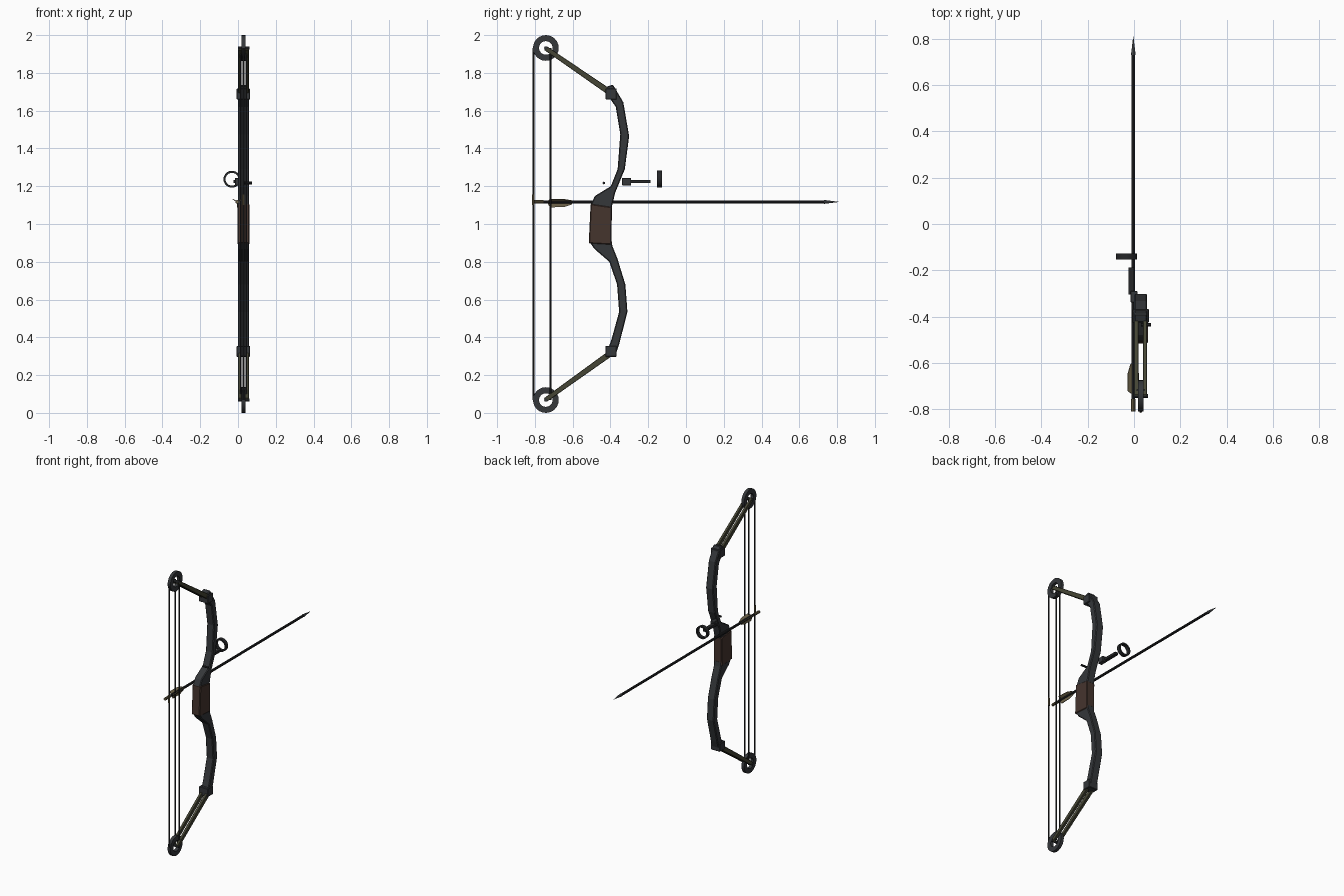
import bpy, bmesh, math
from mathutils import Vector, Matrix

if "Cube" in bpy.data.objects:
    bpy.data.objects.remove(bpy.data.objects["Cube"])

CX = 0.029          # centre plane of the bow
AX, AZ = -0.003, 1.117   # arrow line


def material(name, rgb):
    m = bpy.data.materials.new(name)
    m.diffuse_color = (*rgb, 1)
    m.use_nodes = True
    m.node_tree.nodes["Principled BSDF"].inputs["Base Color"].default_value = m.diffuse_color
    return m


DARK = material("dark_metal", (0.035, 0.038, 0.042))
BLACK = material("black", (0.018, 0.019, 0.021))
OLIVE = material("olive", (0.06, 0.06, 0.035))
BROWN = material("brown", (0.06, 0.035, 0.027))
TAN = material("tan", (0.16, 0.13, 0.07))
STEEL = material("steel", (0.1, 0.11, 0.12))


def finish(bm, name, mat, bevel=0, smooth=False):
    bmesh.ops.recalc_face_normals(bm, faces=bm.faces)
    me = bpy.data.meshes.new(name)
    bm.to_mesh(me)
    bm.free()
    ob = bpy.data.objects.new(name, me)
    bpy.context.collection.objects.link(ob)
    me.materials.append(mat)
    if bevel:
        b = ob.modifiers.new("bevel", "BEVEL")
        b.width, b.segments = bevel, 1
    if smooth:
        bpy.ops.object.select_all(action='DESELECT')
        ob.select_set(True)
        bpy.context.view_layer.objects.active = ob
        bpy.ops.object.shade_smooth_by_angle()
    return ob


def plate(name, pts, x0, x1, mat, bevel=0):
    """Side outline in (y, z), extruded along x."""
    bm = bmesh.new()
    f = bm.faces.new([bm.verts.new((x0, y, z)) for y, z in pts])
    r = bmesh.ops.extrude_face_region(bm, geom=[f])
    vs = [v for v in r["geom"] if isinstance(v, bmesh.types.BMVert)]
    bmesh.ops.translate(bm, verts=vs, vec=(x1 - x0, 0, 0))
    return finish(bm, name, mat, bevel)


def box(name, x, y, z, mat, bevel=0):
    return plate(name, [(y[0], z[0]), (y[1], z[0]), (y[1], z[1]), (y[0], z[1])],
                 x[0], x[1], mat, bevel)


def rod(name, a, b, r1, mat, r2=None, n=10):
    a, b = Vector(a), Vector(b)
    d = b - a
    m = Matrix.Translation((a + b) / 2) @ d.to_track_quat('Z', 'Y').to_matrix().to_4x4()
    bm = bmesh.new()
    bmesh.ops.create_cone(bm, cap_ends=True, segments=n, radius1=r1,
                          radius2=r1 if r2 is None else r2, depth=d.length, matrix=m)
    return finish(bm, name, mat, smooth=True)


def ring(name, c, axis, ro, ri, w, mat, n=24):
    """Flat-sided ring around the x or y axis."""
    bm = bmesh.new()
    loops = []
    for i in range(n):
        t = 2 * math.pi * i / n
        row = []
        for r, h in ((ro, -w / 2), (ro, w / 2), (ri, w / 2), (ri, -w / 2)):
            u, v = r * math.cos(t), r * math.sin(t)
            p = (h, u, v) if axis == 'x' else (u, h, v)
            row.append(bm.verts.new(Vector(c) + Vector(p)))
        loops.append(row)
    for i in range(n):
        a, b = loops[i], loops[(i + 1) % n]
        for k in range(4):
            bm.faces.new((a[k], a[(k + 1) % 4], b[(k + 1) % 4], b[k]))
    return finish(bm, name, mat, smooth=True)


# riser halves
upper = [(-0.425, 1.725), (-0.387, 1.738), (-0.332, 1.645), (-0.301, 1.465), (-0.324, 1.29),
         (-0.375, 1.165), (-0.395, 1.08), (-0.505, 1.08), (-0.505, 1.10), (-0.483, 1.148),
         (-0.398, 1.2), (-0.362, 1.29), (-0.348, 1.475), (-0.372, 1.62), (-0.42, 1.69)]
lower = [(-0.42, 0.32), (-0.395, 0.387), (-0.354, 0.535), (-0.365, 0.68), (-0.406, 0.80),
         (-0.485, 0.868), (-0.507, 0.90), (-0.507, 0.92), (-0.395, 0.92), (-0.39, 0.885),
         (-0.363, 0.817), (-0.321, 0.68), (-0.31, 0.535), (-0.352, 0.37), (-0.375, 0.30)]
plate("riser_upper", upper, 0.001, 0.057, DARK, 0.005)
plate("riser_lower", lower, 0.001, 0.057, DARK, 0.005)

# grip
plate("grip", [(-0.515, 0.897), (-0.395, 0.89), (-0.392, 1.09), (-0.505, 1.107)],
      -0.003, 0.061, BROWN, 0.005)

# limbs, pockets, cams and axles at both ends
for tag, cz, pz, lz in (("upper", 1.932, 1.688, 1.695), ("lower", 0.068, 0.326, 0.315)):
    box(tag + "_limb_pocket", (-0.007, 0.064), (-0.426, -0.367),
        (pz - 0.029, pz + 0.029), DARK, 0.003)
    a, b = Vector((-0.745, cz)), Vector((-0.40, lz))
    d = (b - a).normalized()
    n = Vector((-d.y, d.x))
    prof = [a - n * 0.012, b - n * 0.016, b + n * 0.016, a + n * 0.012]
    for side, x in (("left", 0.001), ("right", 0.039)):
        plate(f"{tag}_limb_{side}", [tuple(p) for p in prof], x, x + 0.018, OLIVE, 0.002)
    ring(tag + "_cam", (CX, -0.742, cz), 'x', 0.068, 0.036, 0.022, DARK)
    rod(tag + "_axle", (-0.001, -0.742, cz), (0.06, -0.742, cz), 0.009, DARK)

# bowstring and cables
rod("bowstring", (CX, -0.808, 0.068), (CX, -0.808, 1.932), 0.005, BLACK, n=8)
for side, x in (("left", 0.014), ("right", 0.044)):
    rod("cable_" + side, (x, -0.717, 0.068), (x, -0.717, 1.932), 0.0045, BLACK, n=8)

# arrow
rod("arrow_shaft", (AX, -0.79, AZ), (AX, 0.73, AZ), 0.0085, BLACK)
rod("arrow_point", (AX, 0.73, AZ), (AX, 0.81, AZ), 0.0105, STEEL, 0.0005)
rod("arrow_nock", (AX, -0.81, AZ), (AX, -0.755, AZ), 0.0095, TAN)
for i, ang in enumerate((-90, 30, 150)):
    v = plate(f"arrow_vane_{i + 1}", [(-0.735, 0.004), (-0.72, 0.029), (-0.645, 0.027),
              (-0.605, 0.014), (-0.60, 0.004)], -0.002, 0.002, TAN)
    v.location = (AX, 0, AZ)
    v.rotation_euler = (0, math.radians(90 - ang), 0)

# nocking point on the string
rod("string_serving", (CX, -0.808, 1.1), (CX, -0.808, 1.155), 0.0065, TAN, n=8)

# sight: mount, bar, ring
box("sight_mount", (-0.015, 0.015), (-0.338, -0.29), (1.205, 1.244), DARK, 0.002)
box("sight_bar", (-0.024, 0.0), (-0.305, -0.187), (1.216, 1.233), BLACK)
ring("sight_ring", (-0.032, -0.14, 1.237), 'y', 0.045, 0.034, 0.025, BLACK)

# rest pin
rod("rest_pin", (0.03, -0.435, 1.217), (0.073, -0.435, 1.217), 0.007, BLACK, n=8)
